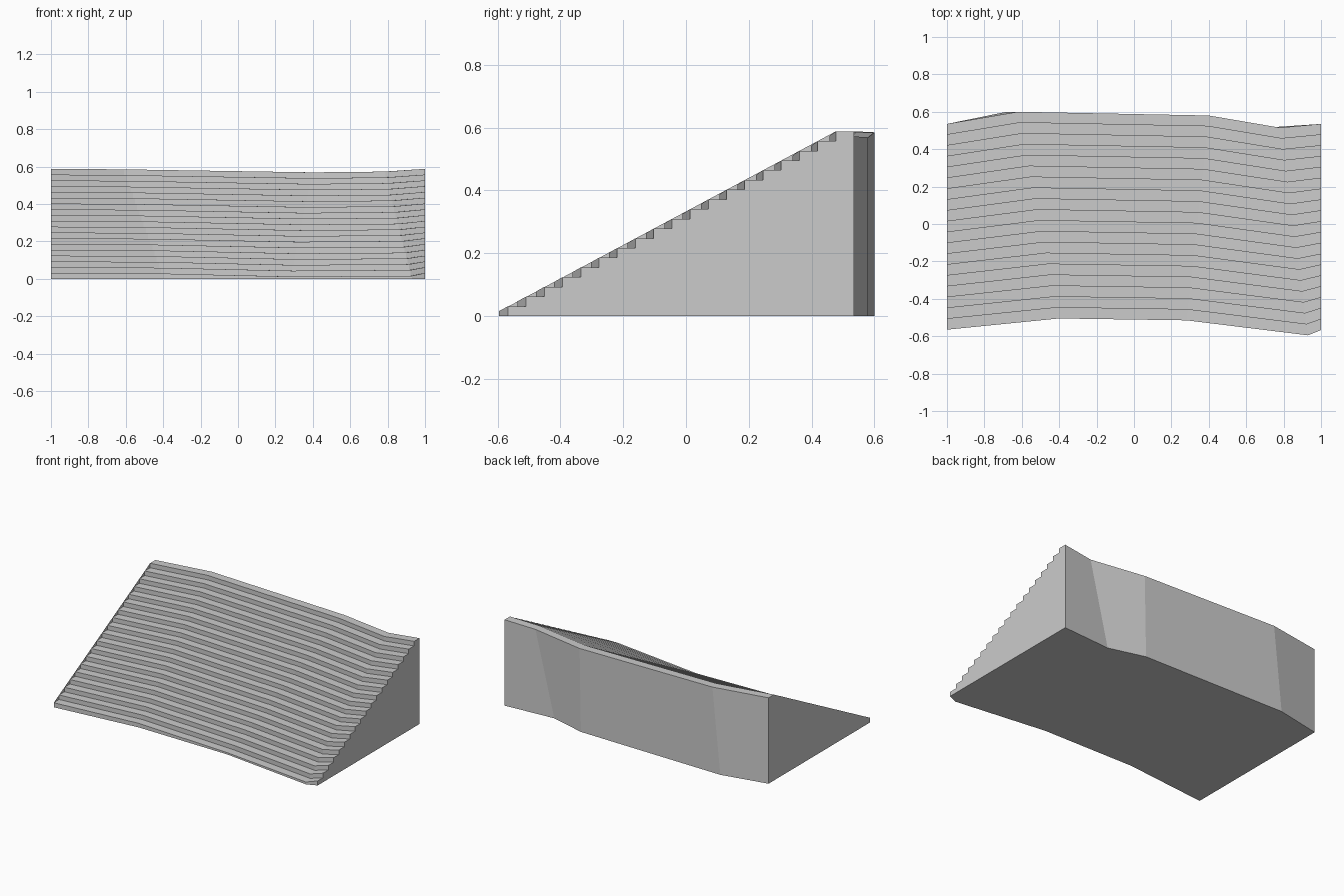
import bpy, bmesh

if "Cube" in bpy.data.objects:
    bpy.data.objects.remove(bpy.data.objects["Cube"])

STEPS = 19
# Contour lines across the stair: bottom step, top back edge, back foot
FRONT = [(-1, -0.565), (-0.40, -0.505), (0.28, -0.515), (0.93, -0.595), (1, -0.567)]
BACK = [(-1, 0.535), (-0.62, 0.60), (0.40, 0.58), (0.78, 0.515), (1, 0.535)]
FOOT = [(-1, 0.535), (-0.68, 0.60), (0.39, 0.58), (0.64, 0.511), (1, 0.535)]
RISE = 0.588 / STEPS
SAG = [0, 0.003, 0.019, 0.015, 0]      # treads are worn lower towards the middle


def contour(t):
    return [(a[0] + (b[0] - a[0]) * t, a[1] + (b[1] - a[1]) * t)
            for a, b in zip(FRONT, BACK)]


def row(bm, pts, level):
    return [bm.verts.new((x, y, level * RISE - s if level else 0))
            for (x, y), s in zip(pts, SAG)]


bm = bmesh.new()

# Rows of the stepped surface: foot of riser, nose of tread, repeated
rows = []
for i in range(STEPS):
    line = contour(i / STEPS)
    rows += [row(bm, line, i), row(bm, line, i + 1)]
rows += [row(bm, BACK, STEPS), row(bm, FOOT, 0)]

# Risers, treads, back wall
for a, b in zip(rows, rows[1:]):
    for k in range(4):
        bm.faces.new((a[k], a[k + 1], b[k + 1], b[k]))

# Flat sides and underside
bm.faces.new([r[0] for r in rows])
bm.faces.new([r[-1] for r in reversed(rows)])
bm.faces.new(rows[0][::-1] + rows[-1])

bmesh.ops.triangulate(bm, faces=[f for f in bm.faces if len(f.verts) > 4])
bmesh.ops.recalc_face_normals(bm, faces=bm.faces)

mesh = bpy.data.meshes.new("worn_steps")
bm.to_mesh(mesh)
bm.free()
bpy.context.collection.objects.link(bpy.data.objects.new("worn_steps", mesh))
